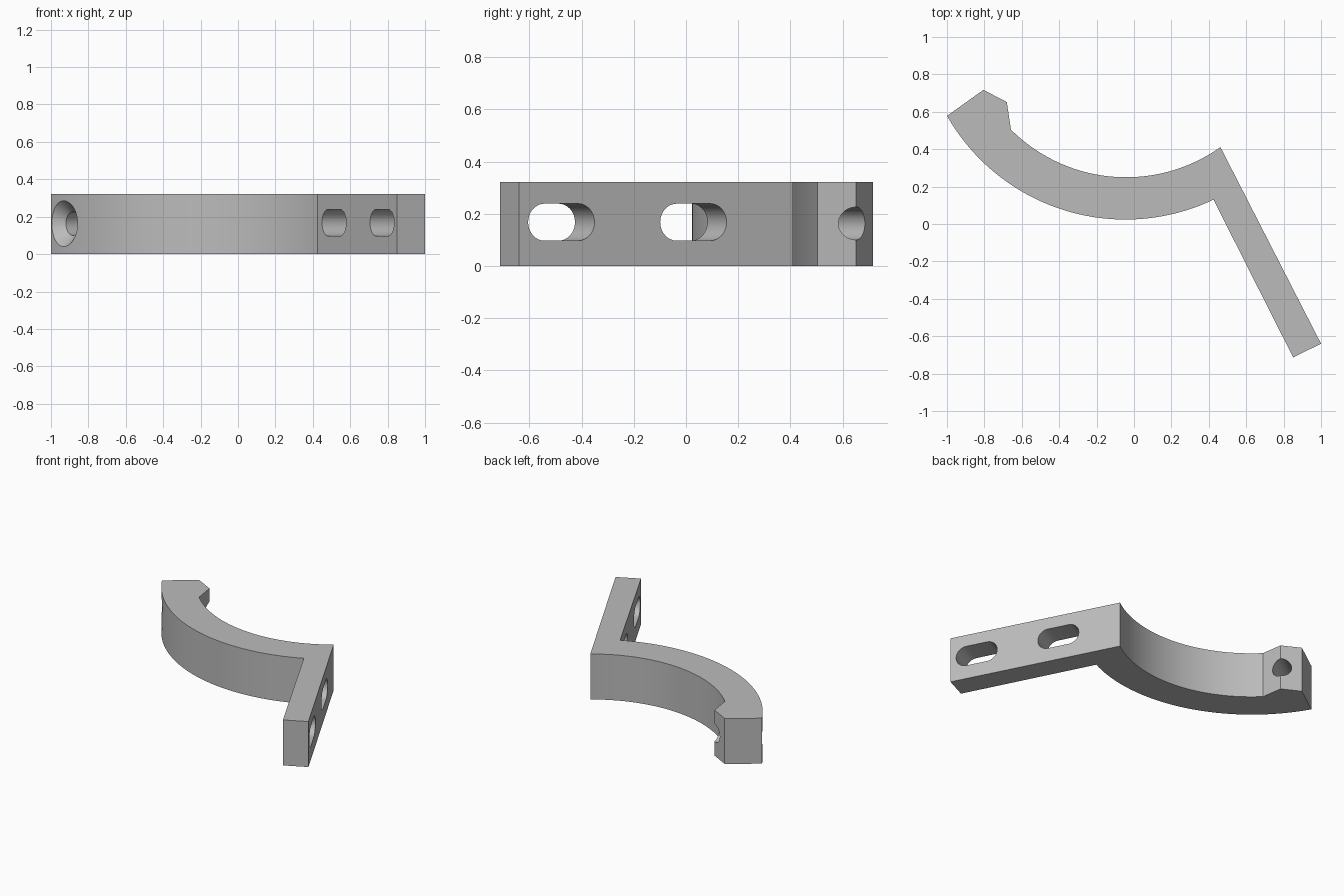
import bpy, bmesh, math
from mathutils import Vector

if "Cube" in bpy.data.objects:
    bpy.data.objects.remove(bpy.data.objects["Cube"])

HEIGHT = 0.322
CENTRE = Vector((-0.04, 1.12))      # centre of the curved arm
SEG = 40

grey = bpy.data.materials.new("plain grey")
grey.diffuse_color = (0.5, 0.5, 0.5, 1)
grey.use_nodes = True
grey.node_tree.nodes["Principled BSDF"].inputs["Base Color"].default_value = grey.diffuse_color


def loft(name, rings):
    """Closed solid through rings of equal point count."""
    bm = bmesh.new()
    loops = [[bm.verts.new(p) for p in ring] for ring in rings]
    n = len(loops[0])
    for a, b in zip(loops, loops[1:]):
        for i in range(n):
            j = (i + 1) % n
            bm.faces.new((a[i], a[j], b[j], b[i]))
    bm.faces.new(loops[0])
    bm.faces.new(loops[-1])
    bmesh.ops.recalc_face_normals(bm, faces=bm.faces)
    mesh = bpy.data.meshes.new(name)
    bm.to_mesh(mesh)
    bm.free()
    mesh.materials.append(grey)
    ob = bpy.data.objects.new(name, mesh)
    bpy.context.collection.objects.link(ob)
    return ob


def arc(start, end):
    """Points on the arm's curve between two end points."""
    a, b = Vector(start) - CENTRE, Vector(end) - CENTRE
    t0, t1 = math.atan2(a.y, a.x), math.atan2(b.y, b.x)
    pts = []
    for i in range(SEG + 1):
        f = i / SEG
        t, r = t0 + (t1 - t0) * f, a.length + (b.length - a.length) * f
        pts.append((CENTRE.x + r * math.cos(t), CENTRE.y + r * math.sin(t)))
    return pts


# Bracket body: curved arm, hooked end and straight leg
a0 = math.atan2(0.578 - CENTRE.y, -1 - CENTRE.x)
outline = (arc((-1, 0.578), (0.425, 0.13))
           + [(0.851, -0.713), (1.0, -0.64)]
           + arc((0.462, 0.411), (-0.658, 0.505))
           + [(-0.68, 0.652), (-0.805, 0.717)])
body = loft("bracket", [[(x, y, z) for x, y in outline] for z in (0, HEIGHT)])

# Slots through the leg
along = Vector((0.538, -1.051, 0)).normalized()
across = Vector((-along.y, along.x, 0))
up = Vector((0, 0, 1))
cutters = []
for x, y in ((0.917, -0.478), (0.657, 0.028)):
    slot = []
    for i in range(34):
        side = 1 if i < 17 else -1
        t = -math.pi / 2 + math.pi * (i - (side < 0)) / 16
        slot.append(along * (side * 0.072 + 0.071 * math.cos(t)) + up * (0.071 * math.sin(t)))
    mid = Vector((x, y, 0.168))
    cutters.append(loft("slot_cutter", [[mid + p + across * d for p in slot]
                                        for d in (-0.25, 0.08)]))

# Countersunk screw hole through the hooked end
axis = Vector((0.809, 0.588, 0))
side = Vector((-0.588, 0.809, 0))
mouth = Vector((-0.9225, 0.4785, 0.163))
cutters.append(loft("screw_hole_cutter", [
    [mouth + axis * d + r * (side * math.cos(k * math.tau / 40) + up * math.sin(k * math.tau / 40))
     for k in range(40)]
    for d, r in ((-0.05, 0.162), (0.049, 0.063), (0.5, 0.063))]))

bpy.context.view_layer.objects.active = body
body.select_set(True)
for c in cutters:
    c.hide_render = True
    mod = body.modifiers.new("cut", 'BOOLEAN')
    mod.operation = 'DIFFERENCE'
    mod.solver = 'EXACT'
    mod.object = c
    bpy.ops.object.modifier_apply(modifier=mod.name)
for c in cutters:
    bpy.data.objects.remove(c)

bpy.ops.object.shade_smooth_by_angle(angle=math.radians(25))
